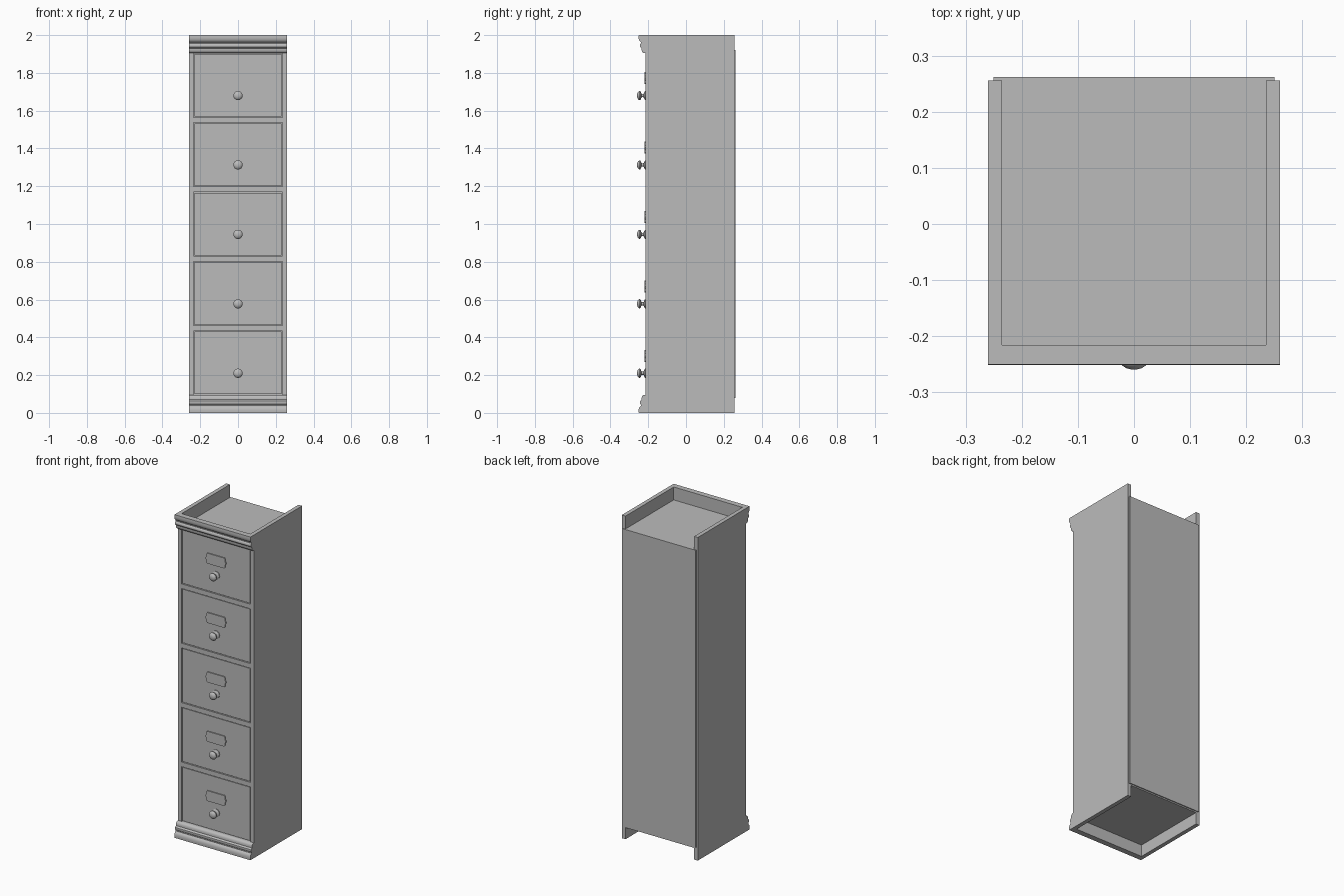
import bpy, bmesh, math

if "Cube" in bpy.data.objects:
    bpy.data.objects.remove(bpy.data.objects["Cube"])

grey = bpy.data.materials.new("plain grey")
grey.diffuse_color = (0.5, 0.5, 0.5, 1)
grey.use_nodes = True
grey.node_tree.nodes["Principled BSDF"].inputs["Base Color"].default_value = grey.diffuse_color

FRONT, BACK = -0.2155, 0.256      # carcass depth
HALF, INNER = 0.26, 0.235         # outer and inner half widths


def finish(name, bm, smooth=False):
    bmesh.ops.recalc_face_normals(bm, faces=bm.faces)
    me = bpy.data.meshes.new(name)
    bm.to_mesh(me)
    bm.free()
    ob = bpy.data.objects.new(name, me)
    bpy.context.collection.objects.link(ob)
    me.materials.append(grey)
    if smooth:
        bpy.ops.object.select_all(action='DESELECT')
        ob.select_set(True)
        bpy.context.view_layer.objects.active = ob
        bpy.ops.object.shade_smooth_by_angle(angle=math.radians(40))
    return ob


def box(name, x0, x1, y0, y1, z0, z1):
    bm = bmesh.new()
    bmesh.ops.create_cube(bm, size=1)
    for v in bm.verts:
        v.co = (x1 if v.co.x > 0 else x0,
                y1 if v.co.y > 0 else y0,
                z1 if v.co.z > 0 else z0)
    return finish(name, bm)


def prism(name, points, step, smooth=False):
    """Extrude a closed outline of 3D points along a vector."""
    bm = bmesh.new()
    face = bm.faces.new([bm.verts.new(p) for p in points])
    ext = bmesh.ops.extrude_face_region(bm, geom=[face])
    bmesh.ops.translate(bm, vec=step, verts=[g for g in ext["geom"] if isinstance(g, bmesh.types.BMVert)])
    # keep the starting cap so the solid is closed
    if not face.is_valid:
        bmesh.ops.holes_fill(bm, edges=bm.edges)
    return finish(name, bm, smooth)


def lathe(name, profile, z, sides=24):
    """Turn (radius, y) points around an axis along y at height z."""
    bm = bmesh.new()
    rings = [[bm.verts.new((r * math.cos(2 * math.pi * i / sides), y,
                            z + r * math.sin(2 * math.pi * i / sides)))
              for i in range(sides)] for r, y in profile]
    for a, b in zip(rings, rings[1:]):
        for i in range(sides):
            j = (i + 1) % sides
            bm.faces.new((a[i], a[j], b[j], b[i]))
    bm.faces.new(rings[0])
    bm.faces.new(rings[-1])
    return finish(name, bm, True)


# Carcass: sides, boards and back
for side, s in (("left", -1), ("right", 1)):
    x0, x1 = sorted((s * INNER, s * HALF))
    box(side + "_side_panel", x0, x1, FRONT, BACK, 0, 2)
box("top_board", -INNER, INNER, FRONT, BACK, 1.902, 1.92)
box("bottom_board", -INNER, INNER, FRONT, BACK, 0.072, 0.095)
box("back_panel", -0.25, 0.25, BACK, 0.262, 0.08, 1.92)

# Crown and base mouldings: profile of (y, distance from the end)
PROFILE = [(FRONT, 0), (-0.25, 0), (-0.251, 0.012), (-0.250, 0.022),
           (-0.247, 0.030), (-0.242, 0.035), (-0.238, 0.038), (-0.238, 0.044),
           (-0.243, 0.048), (-0.245, 0.055), (-0.244, 0.062), (-0.239, 0.066),
           (-0.235, 0.070), (-0.235, 0.080), (-0.232, 0.088), (-0.226, 0.094),
           (FRONT, 0.095)]
for name, z0, d in (("base_moulding", 0, 1), ("crown_moulding", 2, -1)):
    prism(name, [(-HALF, y, z0 + d * h) for y, h in PROFILE], (2 * HALF, 0, 0), True)

# Label plate outline: (x, z) of one quarter, with a pointed bulge at the ends
QUARTER = [(0.070, 0.0), (0.068, 0.006), (0.063, 0.012), (0.063, 0.026), (0.058, 0.032)]
right = [(x, -z) for x, z in QUARTER[:0:-1]] + QUARTER
OUTLINE = right + [(-x, z) for x, z in reversed(right)]

KNOB = [(0.024, -0.211), (0.024, -0.217), (0.019, -0.220), (0.010, -0.224),
        (0.008, -0.231), (0.010, -0.236), (0.019, -0.239), (0.024, -0.243),
        (0.0245, -0.247), (0.021, -0.252), (0.014, -0.257), (0.006, -0.259)]

# Drawers with knobs and label plates, and the rails between them
PITCH, HEIGHT, GAP = 0.3675, 0.339, 0.004
for n in range(5):
    z = 0.095 + n * PITCH
    box(f"drawer_front_{n + 1}", -INNER + GAP, INNER - GAP, FRONT + 0.003, -0.19,
        z + GAP, z + HEIGHT - GAP)
    if n < 4:
        box(f"rail_{n + 1}", -INNER, INNER, FRONT, BACK, z + HEIGHT, z + PITCH)
    kz = 0.21 + n * PITCH
    lathe(f"knob_{n + 1}", KNOB, kz)
    prism(f"label_plate_{n + 1}", [(x, -0.211, kz + 0.092 + h) for x, h in OUTLINE],
          (0, -0.008, 0))
